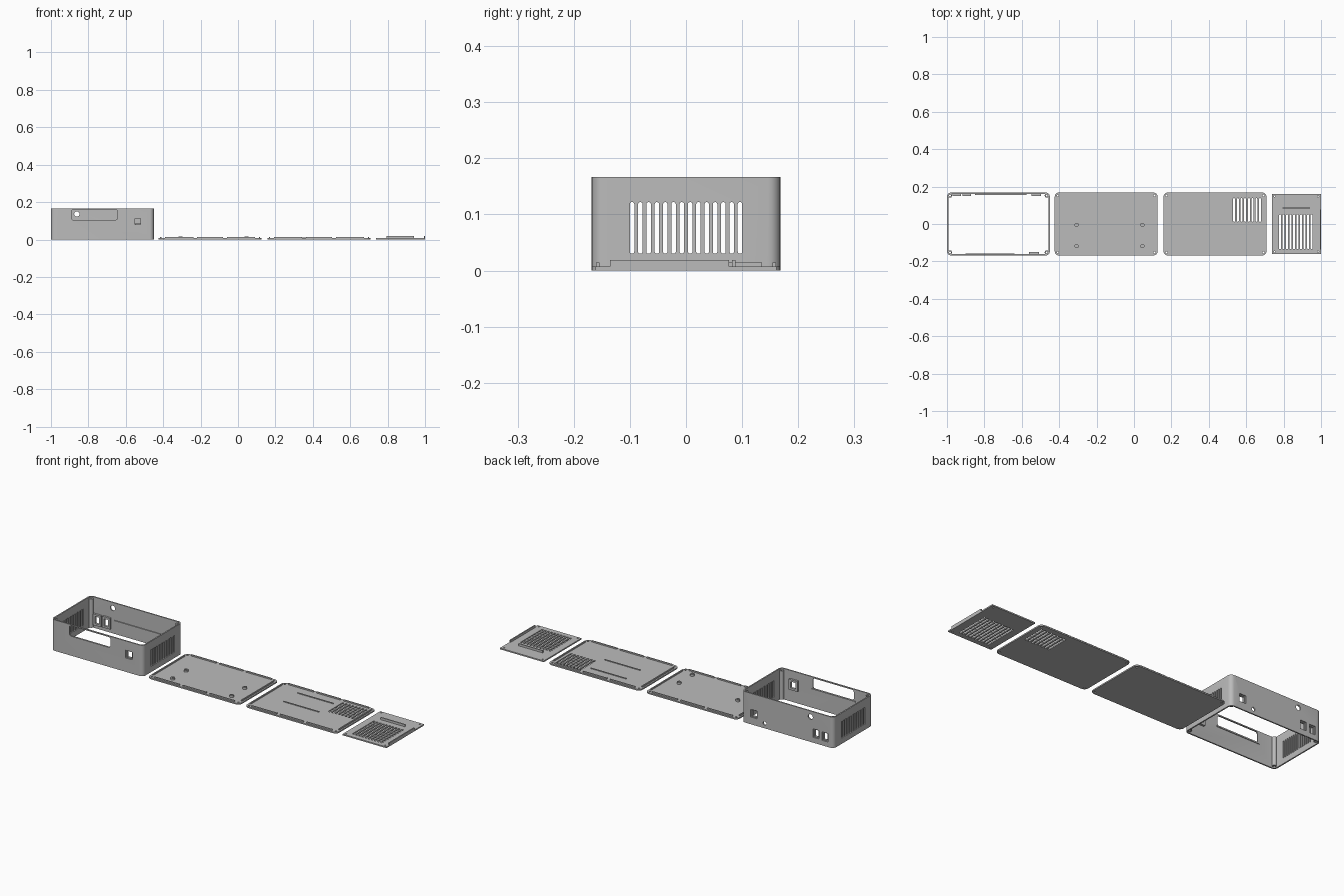
import bpy, bmesh, math
from mathutils import Vector

if "Cube" in bpy.data.objects:
    bpy.data.objects.remove(bpy.data.objects["Cube"])

grey = bpy.data.materials.new("neutral grey")
grey.diffuse_color = (0.5, 0.5, 0.5, 1)
grey.use_nodes = True
grey.node_tree.nodes["Principled BSDF"].inputs["Base Color"].default_value = grey.diffuse_color
AXES = {'x': (1, 2, 0), 'y': (0, 2, 1), 'z': (0, 1, 2)}


def rrect(w, h, r, n=6):
    """Outline of a rounded rectangle; r=0 gives plain corners."""
    if r <= 0:
        return [(w/2, h/2), (-w/2, h/2), (-w/2, -h/2), (w/2, -h/2)]
    pts = []
    for k, (sx, sy) in enumerate(((1, 1), (-1, 1), (-1, -1), (1, -1))):
        for i in range(n + 1):
            a = math.pi/2 * (k + i/n)
            pts.append((sx*(w/2 - r) + r*math.cos(a), sy*(h/2 - r) + r*math.sin(a)))
    return pts


def circle(r, n=20):
    return [(r*math.cos(2*math.pi*i/n), r*math.sin(2*math.pi*i/n)) for i in range(n)]


def prism(bm, pts, centre, depth, axis='z'):
    """Extrude an outline along an axis, centred on a point."""
    u, v, w = AXES[axis]
    rings = []
    for d in (-depth/2, depth/2):
        ring = []
        for a, b in pts:
            co = Vector(centre)
            co[u] += a
            co[v] += b
            co[w] += d
            ring.append(bm.verts.new(co))
        rings.append(ring)
    lo, hi = rings
    faces = [bm.faces.new(lo), bm.faces.new(hi)]
    for i in range(len(pts)):
        j = (i + 1) % len(pts)
        faces.append(bm.faces.new((lo[i], lo[j], hi[j], hi[i])))
    bmesh.ops.recalc_face_normals(bm, faces=faces)


def box(bm, x0, x1, y0, y1, z0, z1):
    prism(bm, rrect(x1 - x0, y1 - y0, 0),
          ((x0 + x1)/2, (y0 + y1)/2, (z0 + z1)/2), z1 - z0)


def to_object(name, bm):
    me = bpy.data.meshes.new(name)
    bm.to_mesh(me)
    bm.free()
    ob = bpy.data.objects.new(name, me)
    bpy.context.collection.objects.link(ob)
    me.materials.append(grey)
    return ob


def finish(name, body, cuts=None):
    """Make the part and cut its openings."""
    ob = to_object(name, body)
    bpy.context.view_layer.objects.active = ob
    bpy.ops.object.select_all(action='DESELECT')
    ob.select_set(True)
    if cuts:
        cutter = to_object(name + "_cutter", cuts)
        mod = ob.modifiers.new("openings", 'BOOLEAN')
        mod.operation, mod.object, mod.solver = 'DIFFERENCE', cutter, 'EXACT'
        mod.use_self = True
        bpy.ops.object.modifier_apply(modifier=mod.name)
        bpy.data.objects.remove(cutter)
    bpy.ops.object.shade_smooth_by_angle(angle=math.radians(30))
    return ob


W, D, H, T, R = 0.55, 0.336, 0.167, 0.007, 0.022
CX = -0.725

# Case: open-ended rounded shell with ports, window and side vents
shell, cuts = bmesh.new(), bmesh.new()
prism(shell, rrect(W, D, R), (CX, 0, H/2), H)
prism(cuts, rrect(W - 2*T, D - 2*T, R - T), (CX, 0, H/2), H + 0.1)
case = finish("case_shell", shell, cuts)

# port: centre x, centre z, width, height, wall side
ports = [(-0.535, 0.096, 0.042, 0.042, -1), (-0.523, 0.06, 0.04, 0.042, 1),
         (-0.894, 0.052, 0.036, 0.046, 1), (-0.948, 0.05, 0.036, 0.046, 1)]

cuts = bmesh.new()
prism(cuts, rrect(0.245, 0.056, 0.01), (-0.768, -D/2, 0.133), 0.04, 'y')
for x, z, w, h, s in ports:
    prism(cuts, rrect(w, h, 0.003), (x, s*D/2, z), 0.04, 'y')
for x, z, r in ((-0.862, 0.136, 0.014), (-0.588, 0.027, 0.01)):
    prism(cuts, circle(r), (x, D/2, z), 0.04, 'y')
for side in (-1, 1):
    for i in range(14):
        prism(cuts, rrect(0.008, 0.092, 0.0038),
              (CX + side*W/2, (i - 6.5)*0.0148, 0.076), 0.04, 'x')
body = bmesh.new()
body.from_mesh(case.data)
bpy.data.objects.remove(case)
finish("case_walls", body, cuts)

# Corner screw posts
posts, holes = bmesh.new(), bmesh.new()
for sx in (-1, 1):
    for sy in (-1, 1):
        c = (CX + sx*(W/2 - 0.016), sy*(D/2 - 0.016), H/2)
        prism(posts, circle(0.0115), c, H - 0.012)
        prism(holes, circle(0.005, 12), c, H + 0.1)
finish("corner_posts", posts, holes)

# Collars behind the ports, and the inner ledge
collars, holes = bmesh.new(), bmesh.new()
for x, z, w, h, s in ports:
    prism(collars, rrect(w + 0.01, h + 0.014, 0), (x, s*(D/2 - 0.012), z), 0.012, 'y')
    prism(holes, rrect(w - 0.012, h - 0.008, 0.003), (x, s*(D/2 - 0.012), z), 0.05, 'y')
finish("port_collars", collars, holes)
ledge = bmesh.new()
box(ledge, -0.85, -0.575, D/2 - 0.012, D/2 - 0.005, 0.066, 0.074)
box(ledge, -0.9, -0.64, -D/2 + 0.005, -D/2 + 0.011, 0.097, 0.104)
finish("inner_ledges", ledge)


def panel(cx, body, cuts):
    """Rounded cover panel with a broken locating rim and screw holes."""
    prism(body, rrect(W, D, R), (cx, 0, 0.0035), 0.007)
    for s in (-1, 1):
        y = s*(D/2 - 0.011)
        for a, b in ((-0.24, -0.09), (-0.07, 0.07), (0.09, 0.24)):
            box(body, cx + a, cx + b, y - 0.003, y + 0.003, 0.005, 0.014)
        x = cx + s*(W/2 - 0.011)
        box(body, x - 0.003, x + 0.003, -0.135, 0.135, 0.005, 0.014)
        for t in (-1, 1):
            prism(cuts, circle(0.005, 12),
                  (cx + s*(W/2 - 0.016), t*(D/2 - 0.016), 0), 0.1)


# Base panel with board standoffs
body, cuts = bmesh.new(), bmesh.new()
panel(-0.149, body, cuts)
for x in (-0.307, 0.045):
    for y in (-0.005, -0.118):
        prism(body, circle(0.011), (x, y, 0.011), 0.012)
        prism(cuts, circle(0.005, 12), (x, y, 0.02), 0.02)
finish("base_panel", body, cuts)

# Lid panel with vent and two thin ribs
body, cuts = bmesh.new(), bmesh.new()
panel(0.433, body, cuts)
for i in range(8):
    prism(cuts, rrect(0.0105, 0.126, 0.004), (0.535 + i*0.0198, 0.075, 0), 0.1)
for y in (0.1, -0.02):
    box(body, 0.288, 0.5, y - 0.002, y + 0.002, 0.005, 0.011)
finish("lid_panel", body, cuts)

# Drive tray with vent, upright fin and end flange
body, cuts = bmesh.new(), bmesh.new()
prism(body, rrect(0.262, 0.322, 0), (0.869, 0, 0.0035), 0.007)
box(body, 0.795, 0.94, 0.082, 0.088, 0.005, 0.019)
box(body, 0.994, 1.0, -0.135, 0.077, 0.005, 0.019)
for i in range(10):
    prism(cuts, rrect(0.0105, 0.186, 0.004), (0.781 + i*0.0188, -0.042, 0), 0.1)
for x in (0.752, 0.984):
    for y in (-0.148, 0.148):
        prism(cuts, circle(0.004, 12), (x, y, 0), 0.1)
finish("drive_tray", body, cuts)
